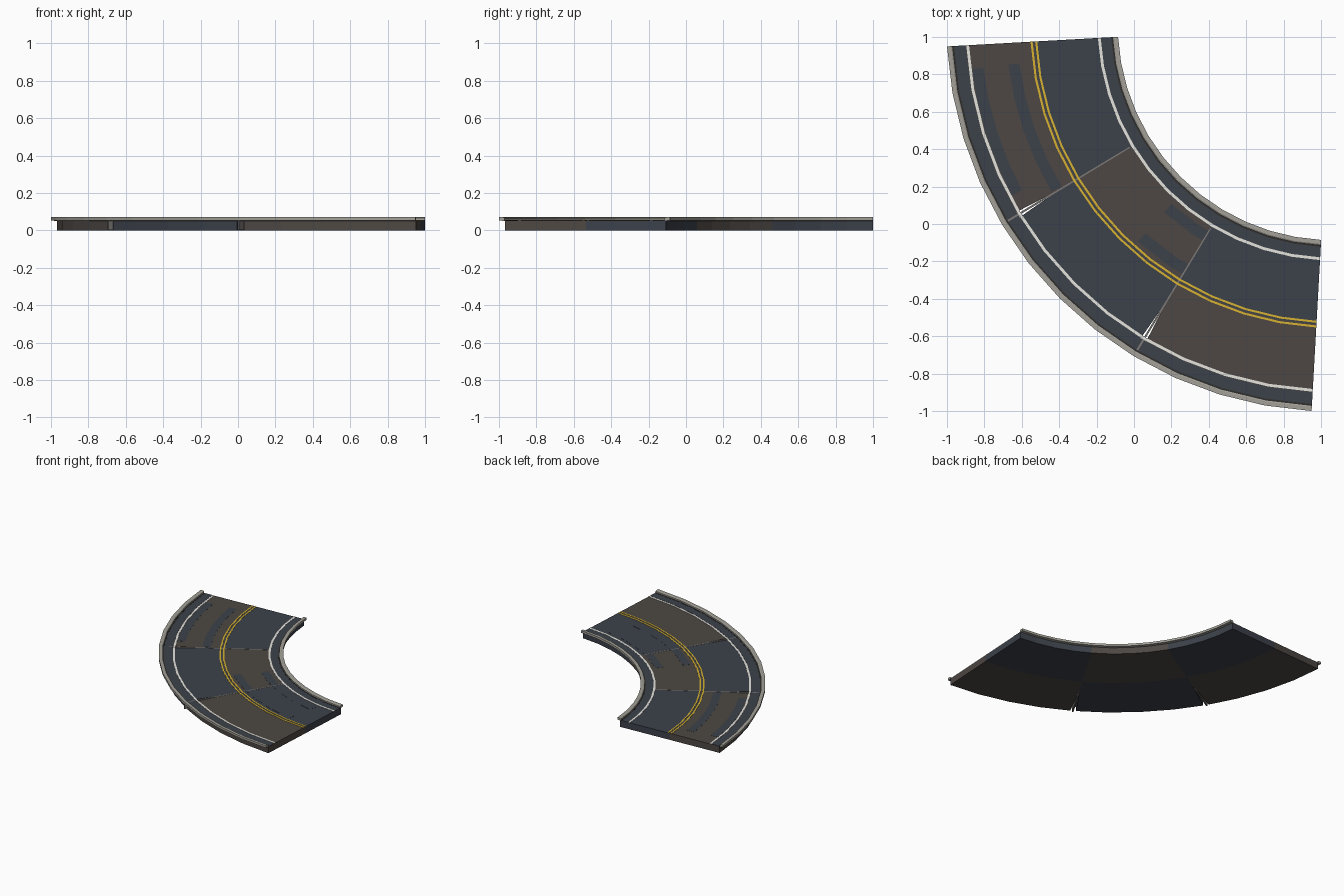
import bpy, bmesh
from math import cos, sin, radians

if "Cube" in bpy.data.objects:
    bpy.data.objects.remove(bpy.data.objects["Cube"])

C = 1.065                      # bend centre lies at (C, C)
A0, A1 = 3.2, 86.8             # end angles of the bend
STEPS = 12
SPAN = (A1 - A0) / 3
J1, J2 = A0 + SPAN, A0 + 2 * SPAN
TOP = 0.053


def material(name, rgb):
    m = bpy.data.materials.new(name)
    m.diffuse_color = (*rgb, 1)
    m.use_nodes = True
    m.node_tree.nodes["Principled BSDF"].inputs["Base Color"].default_value = m.diffuse_color
    return m


SLATE = material("slate", (0.045, 0.053, 0.068))
BROWN = material("brown", (0.075, 0.064, 0.056))
DARK = material("dark", (0.03, 0.028, 0.025))
STONE = material("stone", (0.36, 0.35, 0.31))
JOINT = material("joint", (0.2, 0.19, 0.18))
WHITE = material("white", (0.78, 0.77, 0.72))
YELLOW = material("yellow", (0.68, 0.45, 0.03))


def sweep(name, profile, a0, a1, steps, mat, open_start=0, open_end=0, split=9):
    """Sweep an (r, z) profile round the bend; points beyond split pull back at the ends."""
    bm = bmesh.new()
    rings = []
    for i in range(steps + 1):
        ring = []
        for r, z in profile:
            t = a0 + (a1 - a0) * i / steps
            if r > split:
                t += open_start if i == 0 else -open_end if i == steps else 0
            t = radians(t)
            ring.append(bm.verts.new((C - r * cos(t), C - r * sin(t), z)))
        rings.append(ring)
    n = len(profile)
    for a, b in zip(rings, rings[1:]):
        for k in range(n):
            bm.faces.new((a[k], a[(k + 1) % n], b[(k + 1) % n], b[k]))
    bm.faces.new(rings[0])
    bm.faces.new(rings[-1])
    bmesh.ops.recalc_face_normals(bm, faces=bm.faces)
    me = bpy.data.meshes.new(name)
    bm.to_mesh(me)
    bm.free()
    me.materials.append(mat)
    ob = bpy.data.objects.new(name, me)
    bpy.context.collection.objects.link(ob)
    return ob


def strip(name, r0, r1, mat, z1, a0=A0, a1=A1, steps=STEPS, z0=TOP - 0.001):
    return sweep(name, [(r0, z0), (r1, z0), (r1, z1), (r0, z1)], a0, a1, steps, mat)


# Lane slabs, alternating colours; outer slabs open into a wedge at each joint
for s in range(3):
    a0, a1 = A0 + s * SPAN, A0 + (s + 1) * SPAN
    inner, outer = (BROWN, SLATE) if s == 1 else (SLATE, BROWN)
    strip(f"inner_slab_{s+1}", 1.175, 1.603, inner, TOP, a0, a1, 4, 0)
    sweep(f"outer_slab_{s+1}",
          [(1.603, 0), (1.72, 0), (2.037, 0), (2.037, TOP), (1.72, TOP), (1.603, TOP)],
          a0, a1, 4, outer, 0.6 if s else 0, 0.6 if s < 2 else 0, 1.75)

# Joint bars between the slabs
for i, j in enumerate((J1, J2)):
    strip(f"joint_bar_{i+1}", 1.27, 2.055, JOINT, TOP + 0.001, j - 0.15, j + 0.15, 1, 0.002)

# Shoulders, gutters and kerbs on both edges
for side, edge, d in (("inner", 1.152, 1), ("outer", 2.068, -1)):
    strip(f"{side}_shoulder", edge + 0.03 * d, edge + 0.1 * d, SLATE, TOP + 0.001)
    strip(f"{side}_gutter", edge + 0.028 * d, edge + 0.037 * d, DARK, TOP + 0.002)
    sweep(f"{side}_kerb",
          [(edge, 0.053), (edge + 0.03 * d, 0.051), (edge + 0.03 * d, 0.066),
           (edge + 0.022 * d, 0.071), (edge, 0.071)], A0, A1, STEPS, STONE)

# Painted lines
for name, r, w, mat in (("inner_edge_line", 1.245, 0.015, WHITE),
                        ("outer_edge_line", 1.95, 0.015, WHITE),
                        ("centre_line_1", 1.585, 0.011, YELLOW),
                        ("centre_line_2", 1.61, 0.011, YELLOW)):
    strip(name, r, r + w, mat, TOP + 0.002)

# Worn wheel tracks
for i, (r, a0, a1) in enumerate(((1.885, 7, 28), (1.69, 7, 30.7),
                                 (1.29, 48, 80), (1.5, 48, 80))):
    strip(f"wheel_track_{i+1}", r, r + 0.06, SLATE, TOP + 0.0008, a0, a1, 4)
